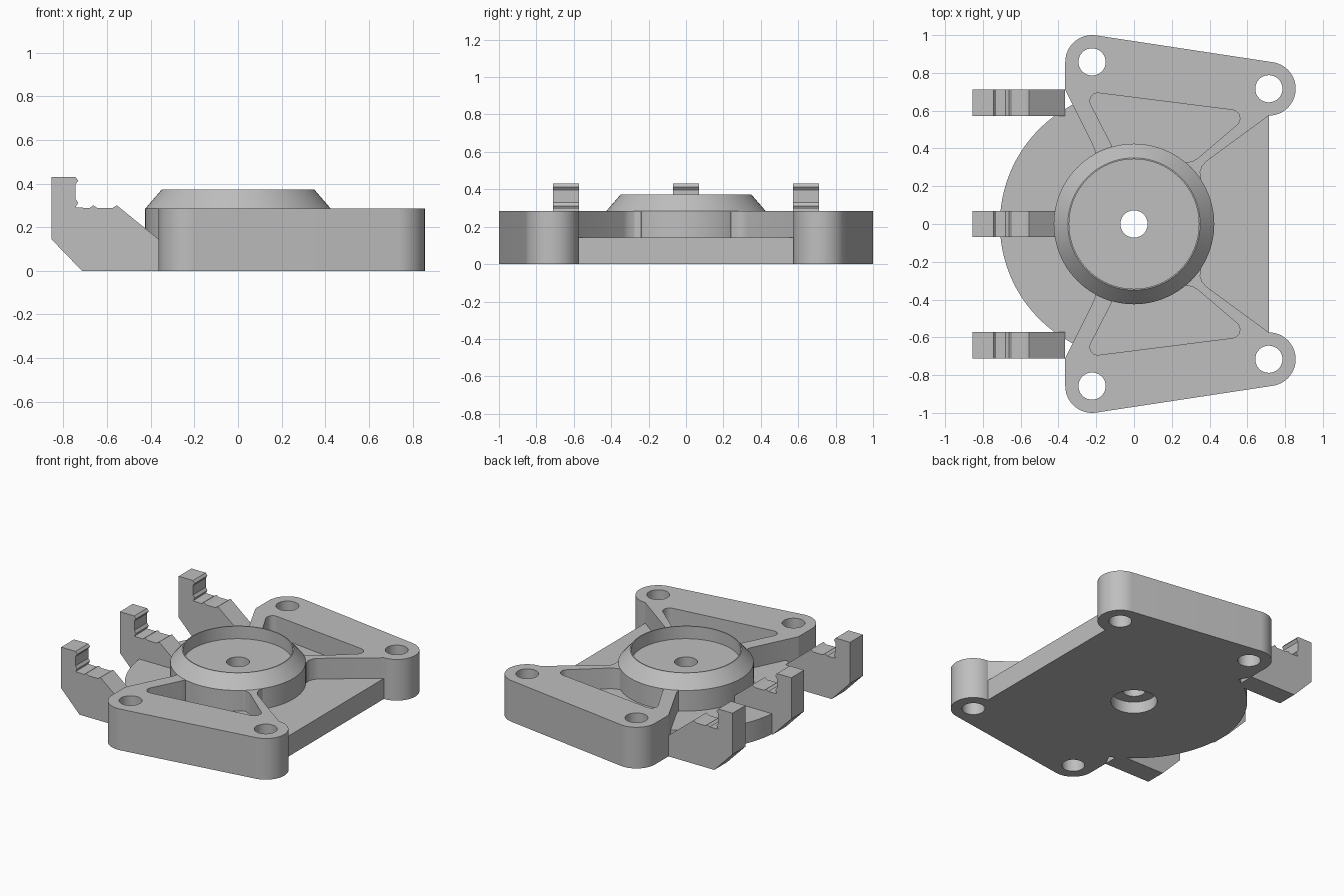
import bpy, bmesh, math
from mathutils import Vector

cube = bpy.data.objects.get("Cube")
if cube:
    bpy.data.objects.remove(cube, do_unlink=True)

grey = bpy.data.materials.new("light_grey")
grey.use_nodes = True
grey.diffuse_color = (0.52, 0.52, 0.52, 1)
grey.node_tree.nodes["Principled BSDF"].inputs["Base Color"].default_value = grey.diffuse_color

TOP, FLOOR = 0.285, 0.142     # frame height and plate height


def arc(centre, radius, start, end, steps=24):
    angles = [math.radians(start + (end - start) * i / steps) for i in range(steps + 1)]
    return [(centre[0] + radius * math.cos(a), centre[1] + radius * math.sin(a)) for a in angles]


def fillet(before, corner, after, radius, steps=10):
    """Rounded corner between two straight edges."""
    c = Vector(corner)
    u = (Vector(before) - c).normalized()
    v = (Vector(after) - c).normalized()
    half = u.angle(v) / 2
    centre = c + (u + v).normalized() * (radius / math.sin(half))
    reach = radius / math.tan(half)
    a, b = c + u * reach - centre, c + v * reach - centre
    return [tuple(centre + a.slerp(b, i / steps).normalized() * radius) for i in range(steps + 1)]


def finish(name, bm):
    bmesh.ops.recalc_face_normals(bm, faces=bm.faces)
    mesh = bpy.data.meshes.new(name)
    bm.to_mesh(mesh)
    bm.free()
    mesh.materials.append(grey)
    obj = bpy.data.objects.new(name, mesh)
    bpy.context.collection.objects.link(obj)
    return obj


def prism(name, outline, low, high, upright=False):
    """Extrude an outline along z, or along y for an upright x-z outline."""
    place = (lambda p: (p[0], low, p[1])) if upright else (lambda p: (p[0], p[1], low))
    bm = bmesh.new()
    face = bm.faces.new([bm.verts.new(place(p)) for p in outline])
    moved = bmesh.ops.extrude_face_region(bm, geom=[face])["geom"]
    shift = Vector((0, high - low, 0)) if upright else Vector((0, 0, high - low))
    bmesh.ops.translate(bm, vec=shift, verts=[g for g in moved if isinstance(g, bmesh.types.BMVert)])
    return finish(name, bm)


def lathe(name, profile, steps=96):
    bm = bmesh.new()
    verts = [bm.verts.new((r, 0, z)) for r, z in profile]
    edges = [bm.edges.new((verts[i - 1], verts[i])) for i in range(len(verts))]
    bmesh.ops.spin(bm, geom=verts + edges, cent=(0, 0, 0), axis=(0, 0, 1),
                   angle=math.tau, steps=steps, use_duplicate=False)
    bmesh.ops.remove_doubles(bm, verts=bm.verts, dist=0.0001)
    return finish(name, bm)


def cut(obj, cutters, mirror=False):
    """Subtract cutters, optionally mirror front to back, and bake the result."""
    for cutter in cutters:
        cutter.hide_render = True
        mod = obj.modifiers.new("cut", "BOOLEAN")
        mod.operation, mod.solver, mod.object = "DIFFERENCE", "EXACT", cutter
    if mirror:
        mod = obj.modifiers.new("mirror", "MIRROR")
        mod.use_axis = (False, True, False)
    bpy.context.view_layer.update()
    graph = bpy.context.evaluated_depsgraph_get()
    baked = bpy.data.meshes.new_from_object(obj.evaluated_get(graph))
    obj.modifiers.clear()
    obj.data = baked
    for cutter in cutters:
        bpy.data.objects.remove(cutter, do_unlink=True)


# Base plate: round on the left, straight on the right
plate = prism("base_plate", arc((0, 0), 0.71, 116, 244, 64) + [(0.715, -0.575), (0.715, 0.575)], 0, FLOOR)
cut(plate, [prism("plate_cutter", arc((0, 0), 0.25, 0, 354, 59), -0.1, 0.4)])

# Mounting frames with two screw bosses and a triangular pocket each
boss_a, boss_b, boss_r = (-0.222, 0.858), (0.714, 0.716), 0.142
lean = 90 + math.degrees(math.atan2(boss_b[1] - boss_a[1], boss_b[0] - boss_a[0]))
outline = arc(boss_a, boss_r, 180, lean) + arc(boss_b, boss_r, lean, -90, 36)
outline += [(0.385, 0.333), (0.362, 0.308), (0.35, 0.275), (0.355, 0.24), (0.33, 0.2),
            (0.2, 0.33), (0, 0.39), (-0.17, 0.35), (-0.205, 0.375), (-0.21, 0.4), (-0.364, 0.71)]
frames = prism("mounting_frames", outline, 0, TOP)

west, east = (-0.265, 0.703), (0.622, 0.591)
hub_w, hub_e = (-0.13, 0.44), (0.34, 0.35)
pocket = fillet(hub_w, west, east, 0.042) + fillet(west, east, hub_e, 0.045)
pocket += [hub_e, (0.315, 0.335), (0.28, 0.325), (0.2, 0.345), (0, 0.4), (-0.115, 0.4), (-0.12, 0.42), hub_w]
cutters = [prism("pocket_cutter", pocket, FLOOR, 0.5)]
cutters += [prism("hole_cutter", arc(c, 0.072, 0, 350, 35), -0.1, 0.5) for c in (boss_a, boss_b)]
cut(frames, cutters, mirror=True)

# Central hub: chamfered rim, shallow cup, bore and counterbore
hub = lathe("hub", [(0.145, 0), (0.425, 0), (0.425, TOP), (0.35, 0.372), (0.343, 0.372), (0.343, TOP),
                    (0.072, TOP), (0.072, 0.08), (0.145, 0.08)])

# Three clip arms with small ridges in the jaw
jaw = [(-0.364, 0), (-0.715, 0), (-0.855, 0.145), (-0.855, 0.43), (-0.745, 0.43),
       (-0.732, 0.413), (-0.745, 0.395), (-0.745, 0.33), (-0.732, 0.312), (-0.745, 0.29),
       (-0.68, 0.288), (-0.663, 0.3), (-0.645, 0.288), (-0.575, 0.288), (-0.555, 0.3), (-0.364, 0.145)]
arms = [prism(name, jaw, y - 0.07, y + 0.07, upright=True)
        for name, y in (("clip_arm_front", -0.642), ("clip_arm_middle", 0), ("clip_arm_back", 0.642))]

# Smooth shading on the curved walls only
bpy.ops.object.select_all(action="DESELECT")
for obj in [plate, frames, hub] + arms:
    obj.select_set(True)
bpy.context.view_layer.objects.active = hub
bpy.ops.object.shade_smooth_by_angle(angle=math.radians(25))
